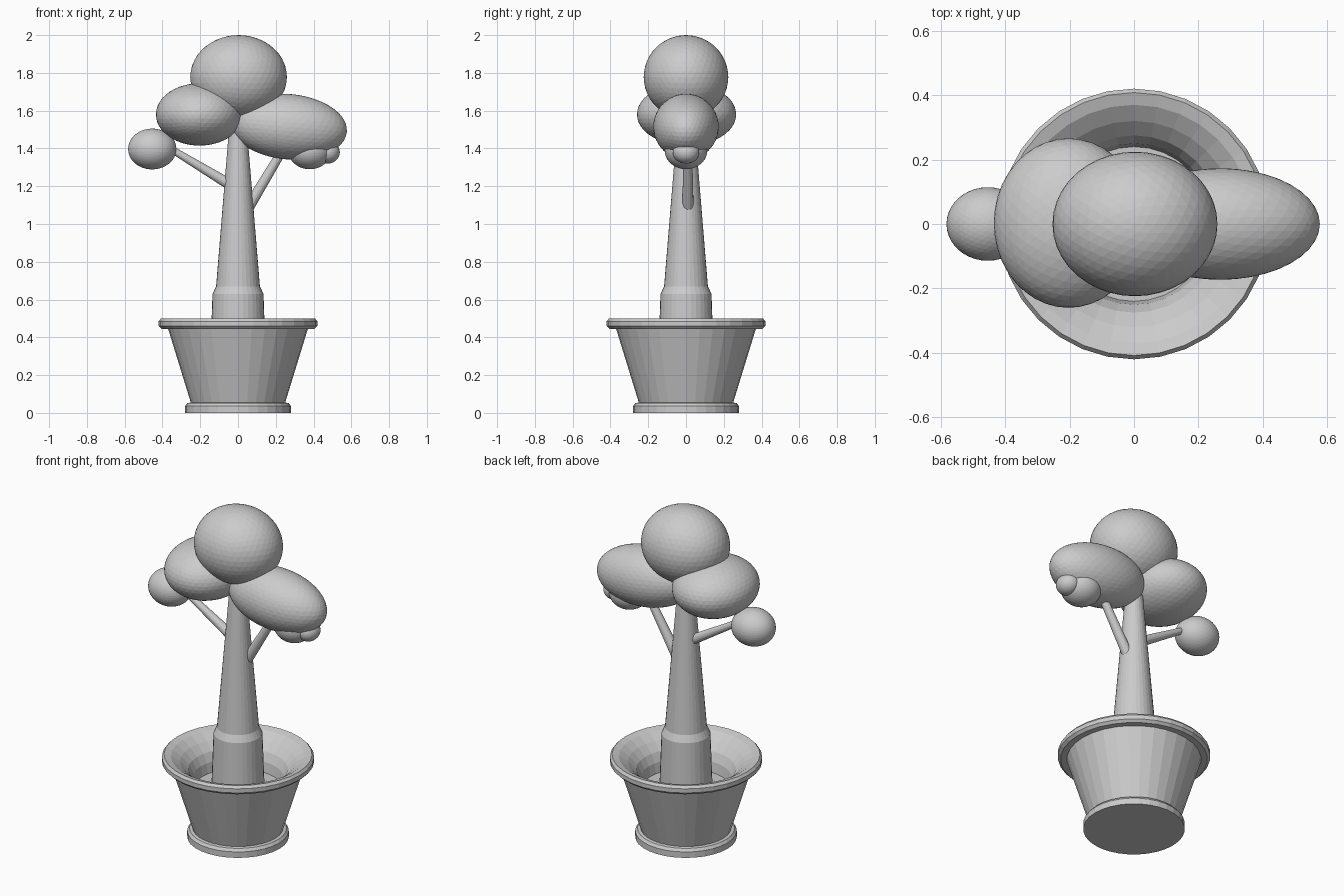
import bpy, bmesh, math
from mathutils import Vector

if "Cube" in bpy.data.objects:
    bpy.data.objects.remove(bpy.data.objects["Cube"])


def lathe(name, profile, sides):
    """Revolve a (radius, z) profile about z; radius 0 closes the end."""
    bm = bmesh.new()
    rings = []
    for r, z in profile:
        n = 1 if r == 0 else sides
        rings.append([bm.verts.new((r * math.cos(2 * math.pi * i / sides),
                                    r * math.sin(2 * math.pi * i / sides), z))
                      for i in range(n)])
    for a, b in zip(rings, rings[1:]):
        for i in range(sides):
            j = (i + 1) % sides
            quad = [a[i % len(a)], a[j % len(a)], b[j % len(b)], b[i % len(b)]]
            bm.faces.new(list(dict.fromkeys(quad)))
    bmesh.ops.recalc_face_normals(bm, faces=bm.faces)
    mesh = bpy.data.meshes.new(name)
    bm.to_mesh(mesh)
    bm.free()
    ob = bpy.data.objects.new(name, mesh)
    bpy.context.collection.objects.link(ob)
    return ob


def branch(name, start, end, r1, r2):
    """Tapered round branch between two points."""
    start, end = Vector(start), Vector(end)
    d = end - start
    bpy.ops.mesh.primitive_cone_add(vertices=16, radius1=r1, radius2=r2,
                                    depth=d.length, location=(start + end) / 2,
                                    rotation=d.to_track_quat('Z', 'Y').to_euler())
    bpy.context.object.name = name


def leaf_ball(name, loc, radii, tilt=0):
    """Stretched faceted ball of leaves."""
    bpy.ops.mesh.primitive_ico_sphere_add(subdivisions=4, radius=1, location=loc,
                                          rotation=(0, tilt, 0))
    ob = bpy.context.object
    ob.name = name
    ob.scale = radii


# pot: foot, flared wall, rolled rim, funnel-shaped inside down to the soil
lathe("pot", [(0, 0), (0.28, 0), (0.28, 0.036), (0.268, 0.052), (0.25, 0.055),
              (0.37, 0.445), (0.405, 0.445), (0.42, 0.46), (0.42, 0.485),
              (0.408, 0.5), (0.37, 0.489), (0.32, 0.455), (0.275, 0.41),
              (0.25, 0.36), (0.24, 0.3), (0, 0.3)], 32)

# trunk with a thicker collar at the bottom
lathe("trunk", [(0, 0.29), (0.147, 0.29), (0.135, 0.63), (0.116, 0.67),
                (0.052, 1.45), (0.04, 1.6), (0, 1.6)], 32)

# branches
branch("left_branch", (-0.02, 0, 1.195), (-0.36, 0, 1.4), 0.03, 0.018)
branch("right_branch", (0.05, 0.01, 1.08), (0.26, 0.01, 1.43), 0.03, 0.022)

# foliage
leaf_ball("top_foliage", (0.003, 0, 1.778), (0.256, 0.224, 0.222))
leaf_ball("left_foliage", (-0.203, 0.003, 1.58), (0.232, 0.263, 0.165))
leaf_ball("right_foliage", (0.267, 0, 1.515), (0.311, 0.173, 0.173), 0.09)
leaf_ball("far_left_foliage", (-0.454, 0, 1.397), (0.128, 0.114, 0.108))
leaf_ball("low_right_foliage", (0.38, 0, 1.39), (0.115, 0.113, 0.1))
leaf_ball("small_right_foliage", (0.475, 0, 1.38), (0.064, 0.07, 0.06))
